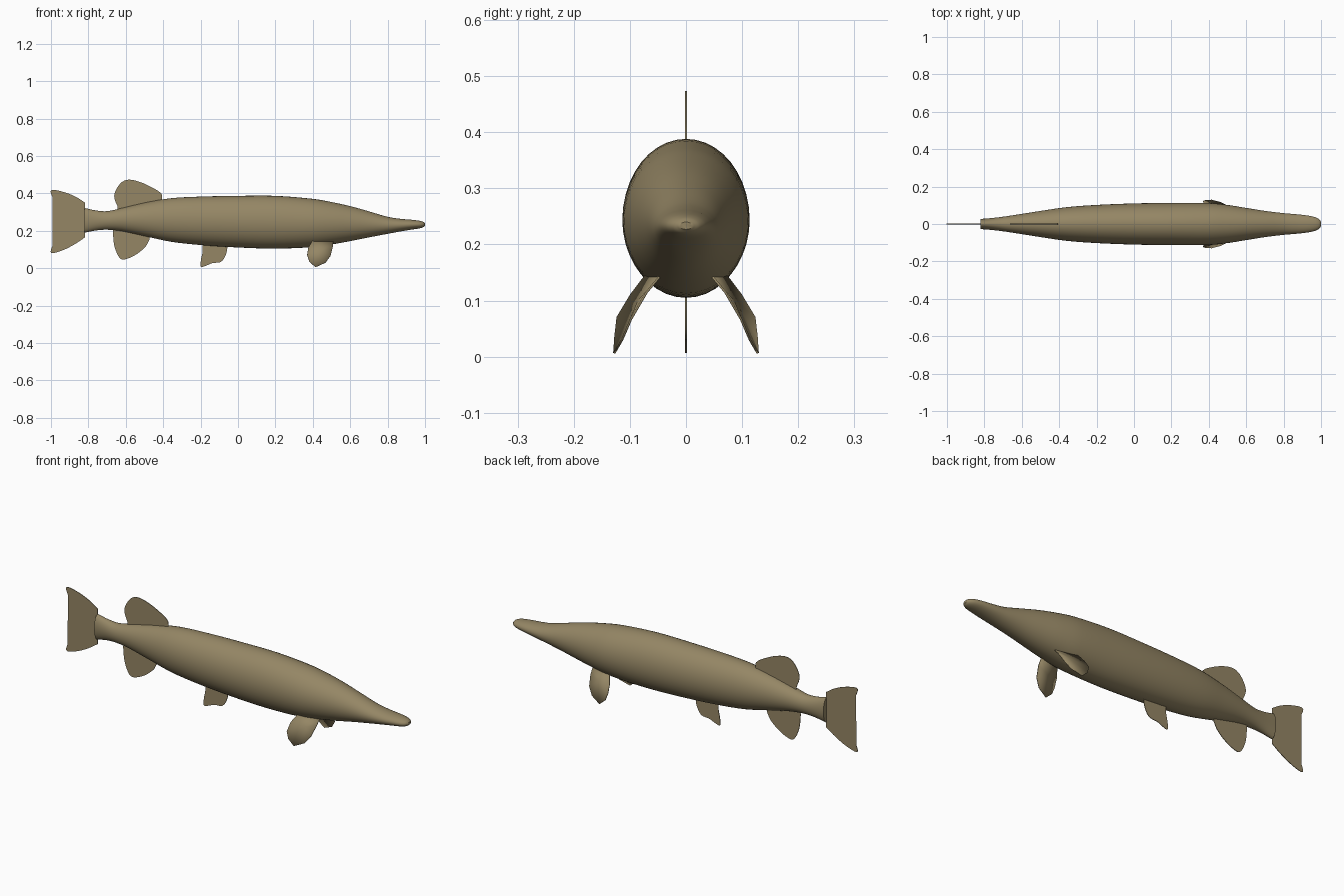
import bpy, bmesh, math
from mathutils import Vector

if "Cube" in bpy.data.objects:
    bpy.data.objects.remove(bpy.data.objects["Cube"])

olive = bpy.data.materials.new("olive_skin")
olive.diffuse_color = (0.30, 0.24, 0.13, 1)
olive.use_nodes = True
olive.node_tree.nodes["Principled BSDF"].inputs["Base Color"].default_value = olive.diffuse_color


def finish(name, bm, angle=40):
    bmesh.ops.recalc_face_normals(bm, faces=bm.faces)
    me = bpy.data.meshes.new(name)
    bm.to_mesh(me)
    bm.free()
    ob = bpy.data.objects.new(name, me)
    bpy.context.collection.objects.link(ob)
    me.materials.append(olive)
    bpy.ops.object.select_all(action='DESELECT')
    ob.select_set(True)
    bpy.context.view_layer.objects.active = ob
    bpy.ops.object.shade_smooth_by_angle(angle=math.radians(angle))
    return ob


def spline(pts, steps, closed=False):
    """Smooth curve through points (Catmull-Rom with chord-length tangents)."""
    P = [Vector(p) for p in pts]
    n = len(P)
    get = (lambda i: P[i % n]) if closed else (lambda i: P[max(0, min(n - 1, i))])
    out = []
    for i in range(n if closed else n - 1):
        a, b, c, d = get(i - 1), get(i), get(i + 1), get(i + 2)
        h = (c - b).length
        m0 = (c - a) / ((c - b).length + (b - a).length) * h
        m1 = (d - b) / ((d - c).length + (c - b).length) * h
        for s in range(steps):
            t = s / steps
            out.append(b * (2*t**3 - 3*t**2 + 1) + m0 * (t**3 - 2*t*t + t)
                       + c * (3*t*t - 2*t**3) + m1 * (t**3 - t*t))
    if not closed:
        out.append(P[-1].copy())
    return out


# Body: elliptical rings lofted along x (x, half width, bottom, top)
sections = [
    (-0.82, 0.027, 0.190, 0.322), (-0.76, 0.032, 0.202, 0.309), (-0.70, 0.039, 0.206, 0.305),
    (-0.62, 0.051, 0.198, 0.322), (-0.50, 0.070, 0.172, 0.350), (-0.36, 0.090, 0.142, 0.374),
    (-0.20, 0.102, 0.124, 0.383), (0.00, 0.110, 0.111, 0.387), (0.20, 0.113, 0.105, 0.387),
    (0.40, 0.112, 0.113, 0.371), (0.50, 0.102, 0.127, 0.354), (0.60, 0.086, 0.145, 0.332),
    (0.70, 0.070, 0.165, 0.304), (0.80, 0.058, 0.184, 0.275), (0.87, 0.052, 0.197, 0.264),
    (0.93, 0.045, 0.207, 0.259), (0.97, 0.036, 0.213, 0.254), (0.99, 0.025, 0.219, 0.248),
    (1.00, 0.011, 0.227, 0.240),
]
bm = bmesh.new()
N = 40
rings = []
# pack each section as two curves sharing the same x samples
for s in spline([Vector(v) for v in sections], 4):
    x, w, lo, hi = s
    c, h = (lo + hi) / 2, (hi - lo) / 2
    rings.append([bm.verts.new((x, w * math.cos(2*math.pi*k/N), c + h * math.sin(2*math.pi*k/N)))
                  for k in range(N)])
for a, b in zip(rings, rings[1:]):
    for k in range(N):
        bm.faces.new((a[k], a[(k+1) % N], b[(k+1) % N], b[k]))
bm.faces.new(rings[0])
bm.faces.new(rings[-1])
finish("body", bm)


# Upright fins: smooth outer edge closed by a straight root, very thin
def flat_fin(name, edge, root=(), thick=0.003):
    outline = [(p.x, p.y) for p in spline(edge, 5)] + list(root)
    bm = bmesh.new()
    sides = [[bm.verts.new((x, y, z)) for x, z in outline] for y in (-thick/2, thick/2)]
    n = len(outline)
    for side in sides:
        bm.faces.new(side)
    for i in range(n):
        j = (i + 1) % n
        bm.faces.new((sides[0][i], sides[0][j], sides[1][j], sides[1][i]))
    bmesh.ops.triangulate(bm, faces=bm.faces[:])
    return finish(name, bm, 30)


flat_fin("dorsal_fin",
         [(-0.405, 0.365), (-0.41, 0.398), (-0.46, 0.432), (-0.53, 0.463), (-0.59, 0.473),
          (-0.63, 0.452), (-0.662, 0.388), (-0.64, 0.320)],
         [(-0.64, 0.29), (-0.42, 0.33)])
flat_fin("anal_fin",
         [(-0.668, 0.20), (-0.668, 0.18), (-0.66, 0.115), (-0.635, 0.058), (-0.612, 0.046),
          (-0.55, 0.070), (-0.495, 0.115), (-0.472, 0.155)],
         [(-0.472, 0.20), (-0.66, 0.23)])
flat_fin("belly_fin",
         [(-0.19, 0.13), (-0.187, 0.10), (-0.198, 0.045), (-0.198, 0.008), (-0.165, 0.016),
          (-0.14, 0.027), (-0.09, 0.035), (-0.064, 0.075), (-0.055, 0.125)],
         [(-0.06, 0.15), (-0.19, 0.15)])
flat_fin("tail_fin",
         [(-0.818, 0.350), (-0.86, 0.378), (-0.93, 0.407), (-1.0, 0.416), (-0.985, 0.365),
          (-0.955, 0.300), (-0.918, 0.250), (-0.955, 0.195), (-0.985, 0.135), (-1.0, 0.083),
          (-0.94, 0.095), (-0.87, 0.130), (-0.818, 0.165)])


# Paired front fins: a folded fan with thickness
def front_fin(name, side):
    rim = [(0.40, 0.066, 0.152), (0.376, 0.098, 0.110), (0.370, 0.122, 0.070), (0.382, 0.126, 0.035),
           (0.415, 0.128, 0.006), (0.468, 0.114, 0.030), (0.495, 0.098, 0.067),
           (0.507, 0.070, 0.115), (0.51, 0.045, 0.145)]
    bm = bmesh.new()
    hub = bm.verts.new((0.45, side * 0.084, 0.100))
    vs = [bm.verts.new((x, side * y, z)) for x, y, z in rim]
    for i in range(len(vs)):
        bm.faces.new((hub, vs[i], vs[(i + 1) % len(vs)]))
    ob = finish(name, bm, 25)
    mod = ob.modifiers.new("thickness", 'SOLIDIFY')
    mod.thickness = 0.004
    mod.offset = 0
    return ob


front_fin("front_fin_left", 1)
front_fin("front_fin_right", -1)
